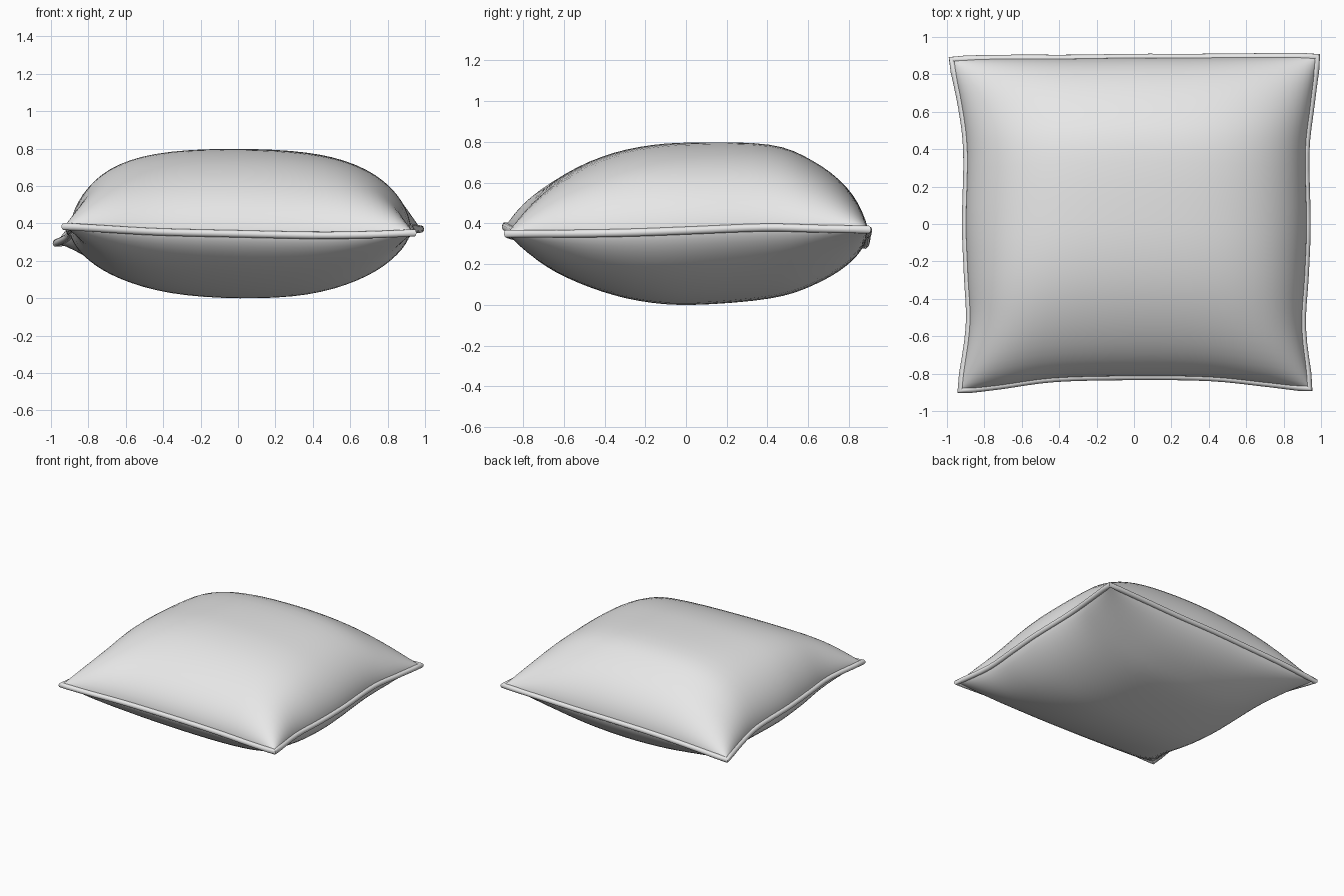
import bpy, bmesh, math
from mathutils import Vector

if "Cube" in bpy.data.objects:
    bpy.data.objects.remove(bpy.data.objects["Cube"])

N = 36            # cells per side of the cushion
PIPE = 0.02       # piping radius

# Seam lines, seven points each: front/back run left to right, left/right run front to back
EDGES = {
    "front": [(-.93, -.89, .385), (-.72, -.865, .372), (-.42, -.825, .355), (0, -.815, .345),
              (.4, -.82, .337), (.7, -.85, .34), (.94, -.88, .35)],
    "back": [(-.975, .88, .295), (-.65, .885, .32), (-.33, .885, .335), (0, .89, .345),
             (.33, .89, .35), (.65, .893, .36), (.98, .895, .37)],
    "left": [(-.93, -.89, .385), (-.88, -.55, .38), (-.89, -.27, .37), (-.9, 0, .36),
             (-.893, .38, .345), (-.92, .62, .32), (-.975, .88, .295)],
    "right": [(.94, -.88, .35), (.9, -.56, .35), (.915, -.27, .355), (.925, 0, .365),
              (.918, .38, .38), (.945, .63, .375), (.98, .895, .37)],
}


def edge(name, t):
    """Smooth point on a seam line, t from 0 to 1."""
    p = [Vector(q) for q in EDGES[name]]
    s = min(max(t, 0), 1) * 6
    i = min(int(s), 5)
    f = s - i
    b, c = p[i], p[i + 1]
    a = p[i - 1] if i else 2 * b - c
    d = p[i + 2] if i < 5 else 2 * c - b
    return .5 * (2 * b + (c - a) * f + (2 * a - 5 * b + 4 * c - d) * f * f
                 + (3 * b - a - 3 * c + d) * f ** 3)


def patch(s, t):
    """Blend the four seam lines into a surface."""
    c00, c10 = edge("front", 0), edge("front", 1)
    c01, c11 = edge("back", 0), edge("back", 1)
    return ((1 - t) * edge("front", s) + t * edge("back", s)
            + (1 - s) * edge("left", t) + s * edge("right", t)
            - ((1 - s) * (1 - t) * c00 + s * (1 - t) * c10
               + (1 - s) * t * c01 + s * t * c11))


def puff(a, p, q):
    return max(0, 1 - abs(a) ** p) ** q


fabric = bpy.data.materials.new("grey fabric")
fabric.diffuse_color = (.8, .8, .8, 1)
fabric.use_nodes = True
fabric.node_tree.nodes["Principled BSDF"].inputs["Base Color"].default_value = fabric.diffuse_color

# Stuffed cushion: two puffed panels joined at the seam, rows packed towards the edges
bm = bmesh.new()
par = [math.sin(math.pi * (i / N - .5)) for i in range(N + 1)]
grids = []
for side, amp, p, q in ((1, .44, 2.5, .55), (-1, .357, 2.0, .6)):
    g = {}
    for i, u in enumerate(par):
        for j, v in enumerate(par):
            if grids and (i in (0, N) or j in (0, N)):
                g[i, j] = grids[0][i, j]
                continue
            co = patch((u + 1) / 2, (v + 1) / 2)
            co.z += side * amp * puff(u, p, q) * puff(v, p, q)
            g[i, j] = bm.verts.new(co)
    for i in range(N):
        for j in range(N):
            f = [g[i, j], g[i + 1, j], g[i + 1, j + 1], g[i, j + 1]]
            bm.faces.new(f if side > 0 else f[::-1])
    grids.append(g)
low = min(v.co.z for v in bm.verts)
bmesh.ops.translate(bm, verts=bm.verts, vec=(0, 0, -low))
me = bpy.data.meshes.new("cushion")
bm.to_mesh(me)
bm.free()
cushion = bpy.data.objects.new("cushion", me)
bpy.context.collection.objects.link(cushion)

# Piping: round cord following the whole seam
M = 24
loop = [edge("front", k / M) for k in range(M)] + [edge("right", k / M) for k in range(M)]
loop += [edge("back", 1 - k / M) for k in range(M)] + [edge("left", 1 - k / M) for k in range(M)]
cu = bpy.data.curves.new("piping", 'CURVE')
cu.dimensions = '3D'
cu.bevel_depth = PIPE
cu.bevel_resolution = 3
sp = cu.splines.new('POLY')
sp.points.add(len(loop) - 1)
for pt, co in zip(sp.points, loop):
    pt.co = (co.x, co.y, co.z - low, 1)
sp.use_cyclic_u = True
piping = bpy.data.objects.new("piping", cu)
bpy.context.collection.objects.link(piping)
bpy.context.view_layer.objects.active = piping
piping.select_set(True)
bpy.ops.object.convert(target='MESH')

# Material and smooth shading
for ob in (cushion, piping):
    ob.data.materials.clear()
    ob.data.materials.append(fabric)
    bpy.ops.object.select_all(action='DESELECT')
    ob.select_set(True)
    bpy.context.view_layer.objects.active = ob
    bpy.ops.object.shade_smooth_by_angle(angle=math.radians(55))
